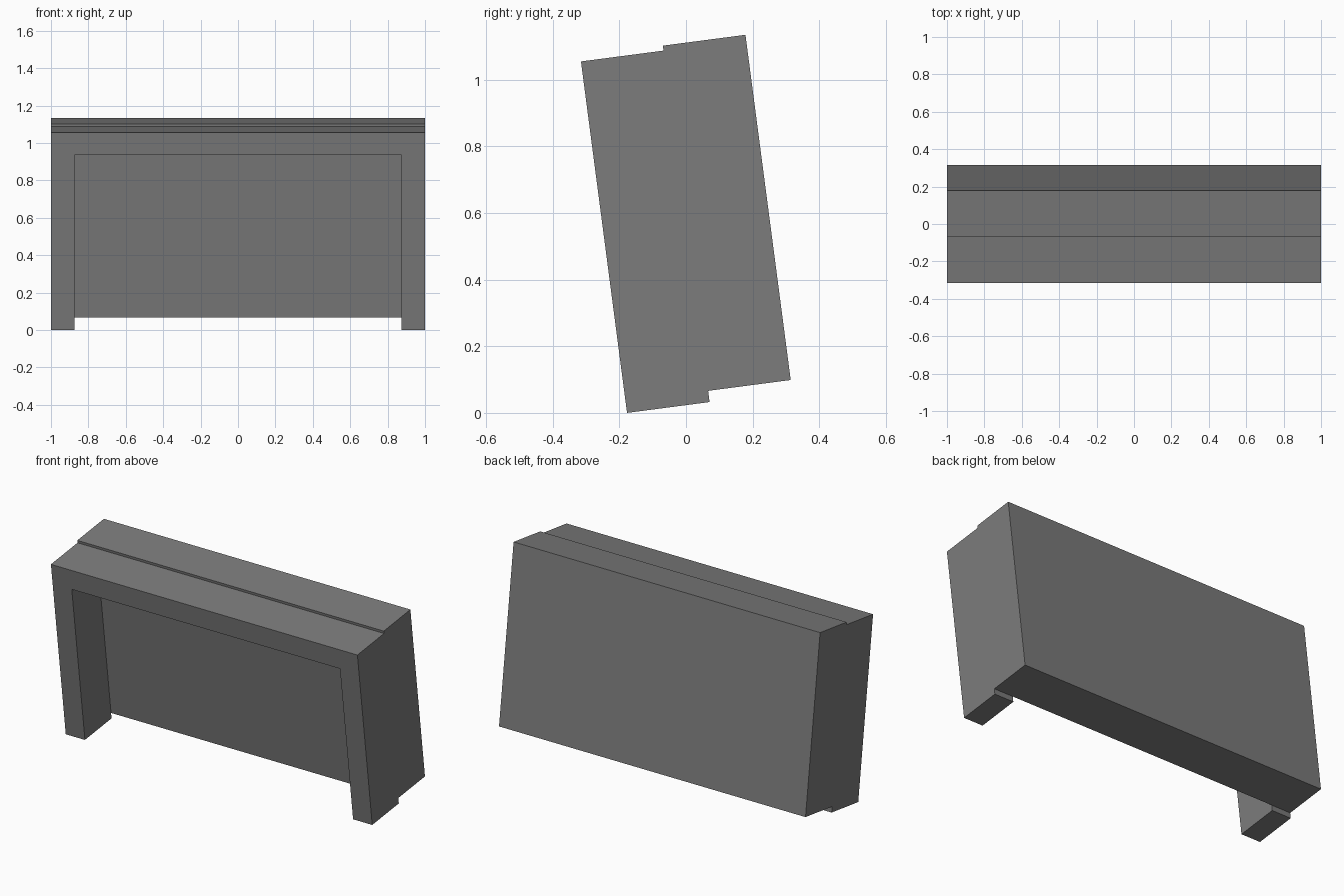
import bpy, bmesh, math
from mathutils import Matrix

if "Cube" in bpy.data.objects:
    bpy.data.objects.remove(bpy.data.objects["Cube"])

TILT = math.radians(7.47)
DEPTH = 0.25        # depth of frame and of back panel
FRAME_H = 1.064
PANEL_LOW, PANEL_TOP = 0.034, 1.079
INNER_X, INNER_TOP = 0.875, 0.943

grey = bpy.data.materials.new("dark grey")
grey.diffuse_color = (0.2, 0.2, 0.2, 1)
grey.use_nodes = True
grey.node_tree.nodes["Principled BSDF"].inputs["Base Color"].default_value = grey.diffuse_color

# whole part leans forward over its front bottom edge
place = Matrix.Translation((0, -0.177, 0)) @ Matrix.Rotation(TILT, 4, 'X')


def extrude_x(name, profile, half):
    bm = bmesh.new()
    face = bm.faces.new([bm.verts.new((-half, y, z)) for y, z in profile])
    ext = bmesh.ops.extrude_face_region(bm, geom=[face])
    verts = [g for g in ext["geom"] if isinstance(g, bmesh.types.BMVert)]
    bmesh.ops.translate(bm, vec=(2 * half, 0, 0), verts=verts)
    bmesh.ops.recalc_face_normals(bm, faces=bm.faces)
    me = bpy.data.meshes.new(name)
    bm.to_mesh(me)
    bm.free()
    me.materials.append(grey)
    ob = bpy.data.objects.new(name, me)
    bpy.context.collection.objects.link(ob)
    ob.matrix_world = place
    return ob


# frame in front, back panel set slightly higher behind it
body = extrude_x("frame_with_back_panel", [
    (0, 0), (DEPTH, 0), (DEPTH, PANEL_LOW), (2 * DEPTH, PANEL_LOW),
    (2 * DEPTH, PANEL_TOP), (DEPTH, PANEL_TOP), (DEPTH, FRAME_H), (0, FRAME_H)], 1.0)

# opening between the legs, down to the panel's front face
cutter = extrude_x("opening_cutter", [
    (-0.2, -0.2), (DEPTH, -0.2), (DEPTH, INNER_TOP), (-0.2, INNER_TOP)], INNER_X)
bpy.context.view_layer.update()

mod = body.modifiers.new("opening", 'BOOLEAN')
mod.operation = 'DIFFERENCE'
mod.solver = 'EXACT'
mod.object = cutter
bpy.context.view_layer.objects.active = body
bpy.ops.object.modifier_apply(modifier=mod.name)
bpy.data.objects.remove(cutter, do_unlink=True)
